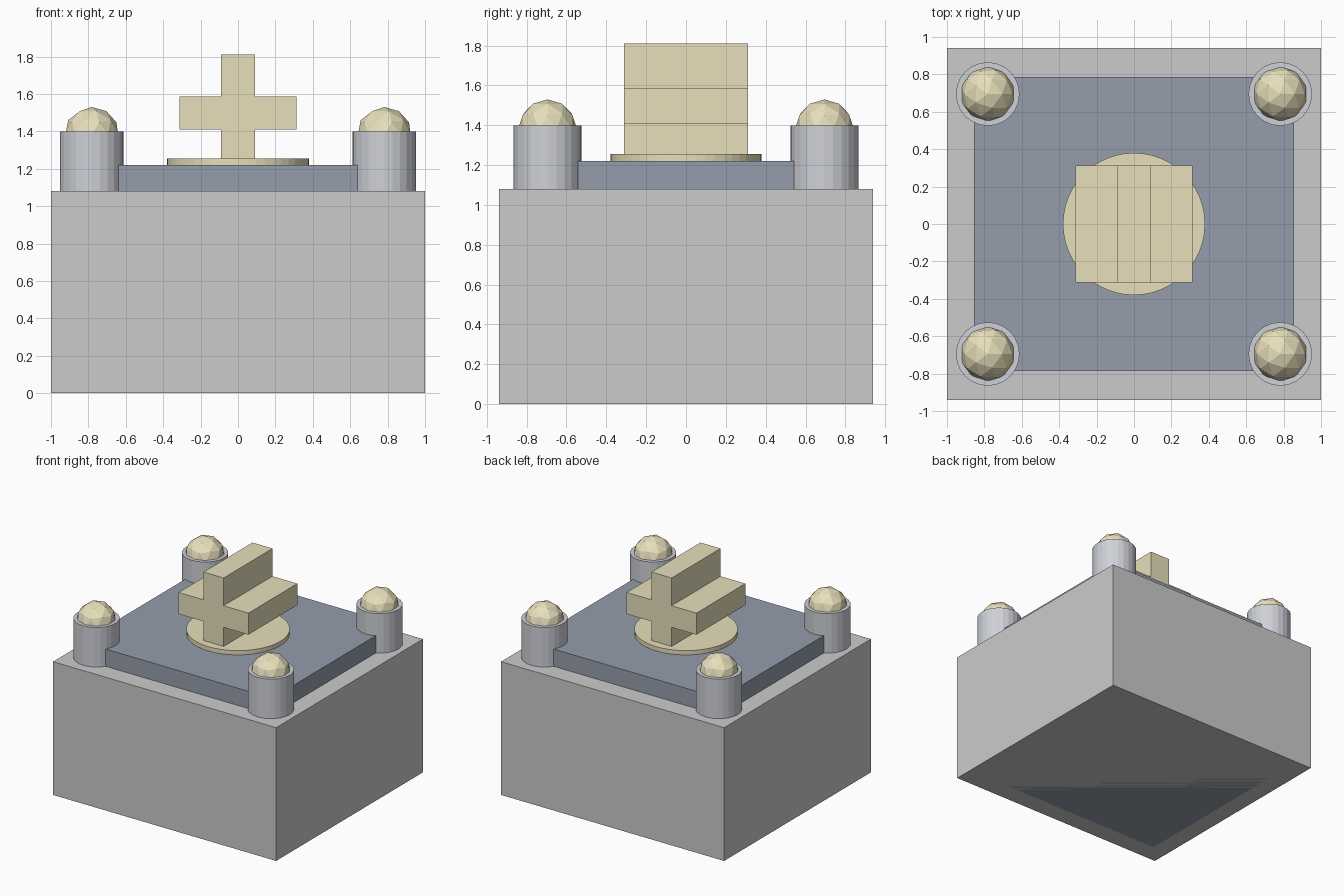
import bpy
import bmesh
from mathutils import Matrix

if "Cube" in bpy.data.objects:
    bpy.data.objects.remove(bpy.data.objects["Cube"])


def material(name, rgb):
    mat = bpy.data.materials.new(name)
    mat.diffuse_color = (*rgb, 1)
    mat.use_nodes = True
    mat.node_tree.nodes["Principled BSDF"].inputs["Base Color"].default_value = mat.diffuse_color
    return mat


gold = material("gold", (0.80, 0.74, 0.50))
slate = material("slate", (0.30, 0.34, 0.41))
steel = material("steel", (0.62, 0.64, 0.68))


def finish(name, bm, mat=None):
    mesh = bpy.data.meshes.new(name)
    bm.to_mesh(mesh)
    bm.free()
    if mat:
        mesh.materials.append(mat)
    obj = bpy.data.objects.new(name, mesh)
    bpy.context.collection.objects.link(obj)
    return obj


def box(name, hx, hy, z0, z1, mat=None):
    bm = bmesh.new()
    place = Matrix.Translation((0, 0, (z0 + z1) / 2)) @ Matrix.Diagonal((2 * hx, 2 * hy, z1 - z0, 1))
    bmesh.ops.create_cube(bm, size=1, matrix=place)
    return finish(name, bm, mat)


def cylinder(name, x, y, r, z0, z1, sides, mat):
    bm = bmesh.new()
    bmesh.ops.create_cone(bm, cap_ends=True, segments=sides, radius1=r, radius2=r, depth=z1 - z0,
                          matrix=Matrix.Translation((x, y, (z0 + z1) / 2)))
    return finish(name, bm, mat)


# Main block with the dark core slab running through it
box("base_block", 1.0, 0.94, 0, 1.08)
box("core_slab", 0.855, 0.785, 0, 1.22, slate)

# Corner posts with faceted domes
for sx, side in ((-1, "left"), (1, "right")):
    for sy, end in ((-1, "front"), (1, "back")):
        x, y = sx * 0.782, sy * 0.695
        cylinder(f"post_{end}_{side}", x, y, 0.17, 1.08, 1.40, 24, steel)
        bm = bmesh.new()
        bmesh.ops.create_icosphere(bm, subdivisions=2, radius=0.148,
                                   matrix=Matrix.Translation((x, y, 1.382)))
        finish(f"dome_{end}_{side}", bm, gold)

# Round plate under the cross
cylinder("round_plate", 0, 0, 0.38, 1.22, 1.255, 48, gold)

# Cross: plus-shaped profile extruded along y, foot sunk into the plate
a, b, h, d, cz = 0.09, 0.3125, 0.0875, 0.3125, 1.4975
profile = [(-a, -b), (a, -b), (a, -h), (b, -h), (b, h), (a, h),
           (a, b), (-a, b), (-a, h), (-b, h), (-b, -h), (-a, -h)]
bm = bmesh.new()
face = bm.faces.new([bm.verts.new((x, -d, cz + z)) for x, z in profile])
extruded = bmesh.ops.extrude_face_region(bm, geom=[face])["geom"]
bmesh.ops.translate(bm, vec=(0, 2 * d, 0),
                    verts=[v for v in extruded if isinstance(v, bmesh.types.BMVert)])
bmesh.ops.recalc_face_normals(bm, faces=bm.faces)
finish("cross", bm, gold)
